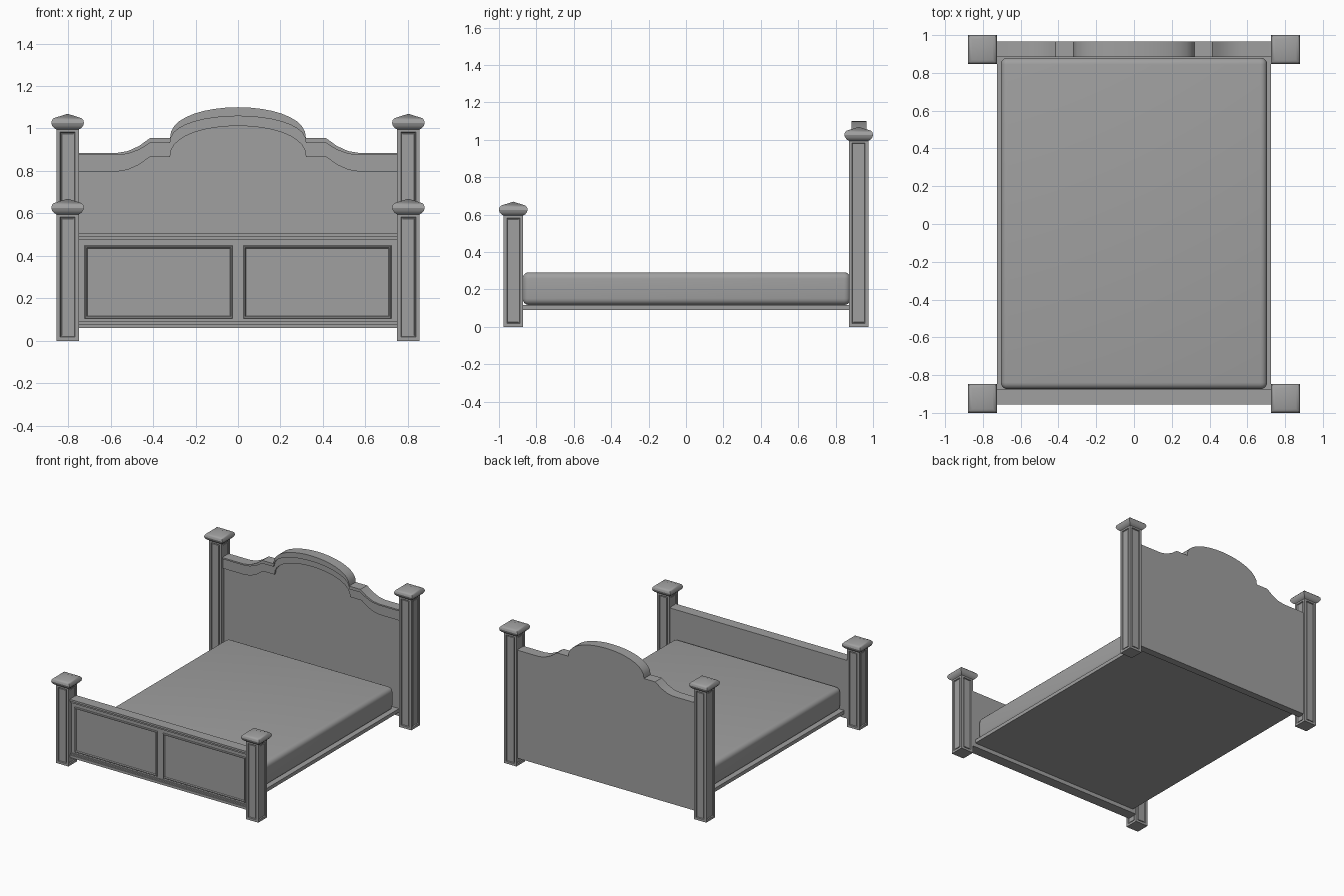
import bpy, bmesh, math

cube = bpy.data.objects.get("Cube")
if cube:
    bpy.data.objects.remove(cube, do_unlink=True)

grey = bpy.data.materials.new("plain grey")
grey.use_nodes = True
colour = (0.35, 0.35, 0.35, 1)
grey.diffuse_color = colour
grey.node_tree.nodes["Principled BSDF"].inputs["Base Color"].default_value = colour


def finish(bm, name, smooth=False):
    bmesh.ops.recalc_face_normals(bm, faces=bm.faces[:])
    mesh = bpy.data.meshes.new(name)
    bm.to_mesh(mesh)
    bm.free()
    mesh.materials.append(grey)
    obj = bpy.data.objects.new(name, mesh)
    bpy.context.collection.objects.link(obj)
    if smooth:
        bpy.ops.object.select_all(action='DESELECT')
        obj.select_set(True)
        bpy.context.view_layer.objects.active = obj
        bpy.ops.object.shade_smooth_by_angle(angle=math.radians(30))
    return obj


def box_bm(x, y, z):
    """Box from (min, max) pairs."""
    bm = bmesh.new()
    bmesh.ops.create_cube(bm, size=1)
    for v in bm.verts:
        v.co = [r[0] + (c + 0.5) * (r[1] - r[0]) for c, r in zip(v.co, (x, y, z))]
    return bm


def box(name, x, y, z):
    return finish(box_bm(x, y, z), name)


def inset(bm, faces, width, depth):
    bmesh.ops.inset_individual(bm, faces=faces, thickness=width, depth=depth)


def prism(name, outline, y0, y1):
    """Extrude an x-z outline from y0 to y1."""
    bm = bmesh.new()
    face = bm.faces.new([bm.verts.new((x, y0, z)) for x, z in outline])
    out = bmesh.ops.extrude_face_region(bm, geom=[face])
    for v in out["geom"]:
        if isinstance(v, bmesh.types.BMVert):
            v.co.y = y1
    return finish(bm, name, True)


# Posts with recessed, moulded panels on all four sides
def post(name, cx, cy, top):
    h = 0.0525
    bm = box_bm((cx - h, cx + h), (cy - h, cy + h), (0, top))
    bm.normal_update()
    sides = [f for f in bm.faces if abs(f.normal.z) < 0.5]
    inset(bm, sides, 0.025, 0)
    inset(bm, sides, 0.004, -0.008)
    inset(bm, sides, 0.005, 0)
    inset(bm, sides, 0.002, 0.004)
    finish(bm, name)
    # Rounded square cap with a shallow pyramid top
    profile = [(0.0525, -0.005), (0.064, 0.002), (0.073, 0.013), (0.077, 0.026),
               (0.074, 0.039), (0.066, 0.048), (0.055, 0.052)]
    bm = bmesh.new()
    rings = [[bm.verts.new((cx + sx * r, cy + sy * r, top + z))
              for sx, sy in ((-1, -1), (1, -1), (1, 1), (-1, 1))] for r, z in profile]
    bm.faces.new(rings[0])
    for a, b in zip(rings, rings[1:]):
        for i in range(4):
            j = (i + 1) % 4
            bm.faces.new((a[i], a[j], b[j], b[i]))
    apex = bm.verts.new((cx, cy, top + 0.069))
    for i in range(4):
        bm.faces.new((rings[-1][i], rings[-1][(i + 1) % 4], apex))
    finish(bm, name + "_cap", True)


for side, label in ((1, "left"), (-1, "right")):
    post("front_post_" + label, side * 0.8025, -0.9235, 0.6)
    post("back_post_" + label, side * 0.8025, 0.9235, 1.0)

# Headboard silhouette: x, height, depth of the cap moulding
half = [(0.76, 0.885, 0.011), (0.57, 0.885, 0.011), (0.52, 0.893, 0.013),
        (0.465, 0.918, 0.018), (0.435, 0.94, 0.022), (0.415, 0.954, 0.023),
        (0.32, 0.954, 0.023)]
for i in range(1, 10):
    t = math.radians(10 * i)
    half.append((0.32 * math.cos(t), 0.954 + 0.146 * math.sin(t) ** 0.87,
                 0.023 + 0.019 * math.sin(t)))
curve = half + [(-x, z, d) for x, z, d in reversed(half[:-1])]
upper = [(x, z) for x, z, d in curve]
middle = [(x, z - d) for x, z, d in curve]
lower = [(x, z - 0.088) for x, z, d in curve]

prism("headboard", upper + [(-0.76, 0.06), (0.76, 0.06)], 0.91, 0.965)
prism("headboard_band", middle + lower[::-1], 0.897, 0.915)
prism("headboard_top_moulding", upper + middle[::-1], 0.885, 0.915)

# Footboard with two framed panels
box("footboard", (-0.76, 0.76), (-0.935, -0.875), (0.06, 0.505))
for side, label in ((1, "left"), (-1, "right")):
    xs = sorted((side * 0.025, side * 0.722))
    bm = box_bm(xs, (-0.942, -0.93), (0.105, 0.448))
    bm.normal_update()
    front = [f for f in bm.faces if f.normal.y < -0.5]
    inset(bm, front, 0.004, 0.004)
    inset(bm, front, 0.008, 0)
    inset(bm, front, 0.006, -0.008)
    finish(bm, "footboard_panel_" + label)

# Stepped rails along the top and bottom of the footboard
for name, front_y, z in (("footboard_top_rail", -0.955, (0.49, 0.505)),
                         ("footboard_top_step", -0.945, (0.475, 0.491)),
                         ("footboard_bottom_rail", -0.955, (0.06, 0.08)),
                         ("footboard_bottom_step", -0.945, (0.079, 0.09))):
    box(name, (-0.76, 0.76), (front_y, -0.93), z)

# Platform and mattress
box("platform", (-0.725, 0.725), (-0.88, 0.915), (0.09, 0.117))
bm = box_bm((-0.705, 0.705), (-0.874, 0.88), (0.117, 0.292))
bmesh.ops.bevel(bm, geom=bm.edges[:], offset=0.035, segments=5, profile=0.5, affect='EDGES')
finish(bm, "mattress", True)
